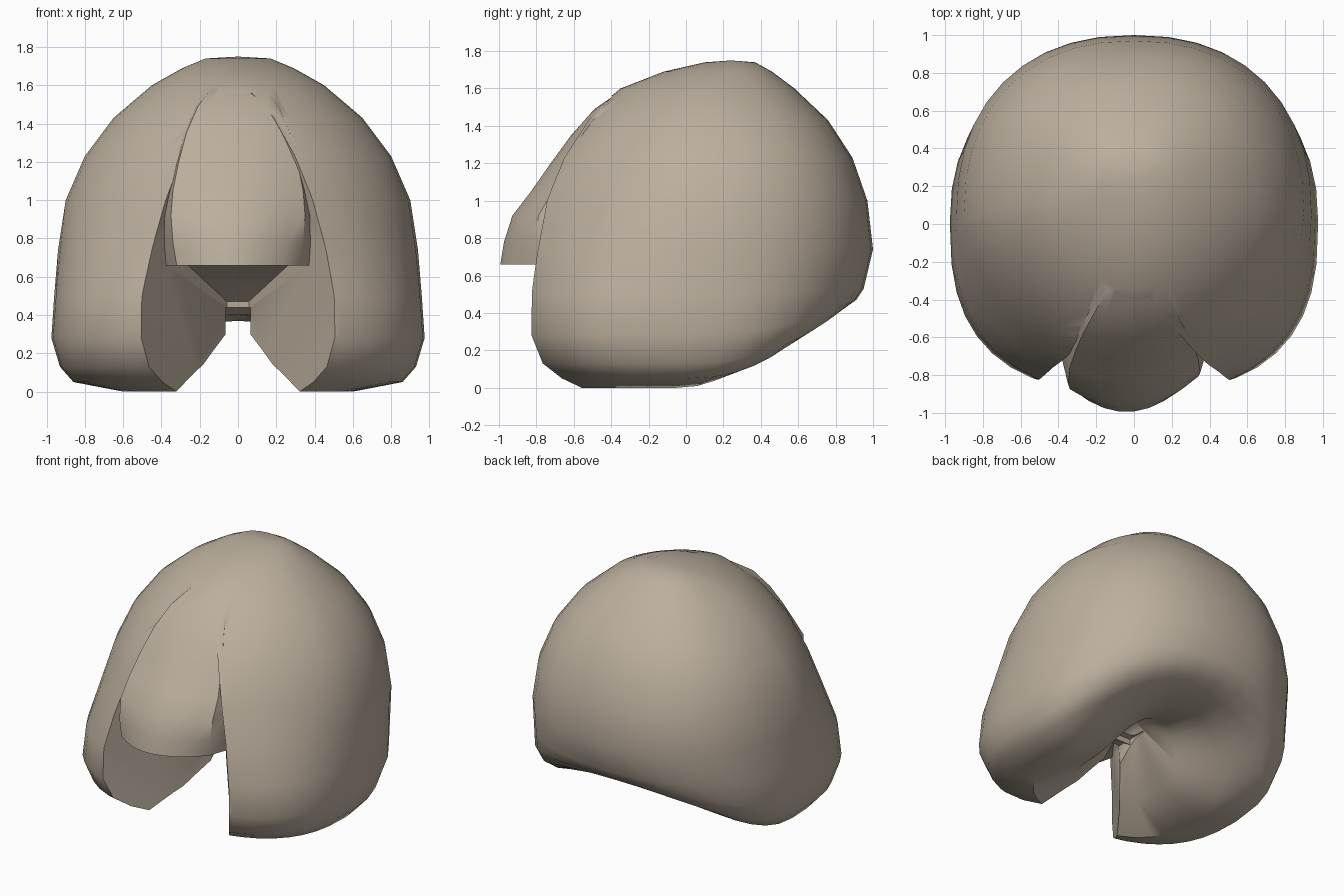
import bpy, bmesh, math

cube = bpy.data.objects.get("Cube")
if cube:
    bpy.data.objects.remove(cube, do_unlink=True)

taupe = bpy.data.materials.new("warm taupe")
taupe.use_nodes = True
taupe.diffuse_color = (0.5, 0.43, 0.34, 1)
taupe.node_tree.nodes["Principled BSDF"].inputs["Base Color"].default_value = taupe.diffuse_color


def finish(name, bm):
    bmesh.ops.recalc_face_normals(bm, faces=bm.faces)
    mesh = bpy.data.meshes.new(name)
    bm.to_mesh(mesh)
    bm.free()
    mesh.materials.append(taupe)
    ob = bpy.data.objects.new(name, mesh)
    bpy.context.collection.objects.link(ob)
    return ob


def loft(name, rings):
    """Skin closed rings; a one-point ring makes a pole."""
    bm = bmesh.new()
    rows = [[bm.verts.new(p) for p in ring] for ring in rings]
    for a, b in zip(rows, rows[1:]):
        n = max(len(a), len(b))
        for i in range(n):
            j = (i + 1) % n
            if len(a) == 1:
                bm.faces.new((a[0], b[i], b[j]))
            elif len(b) == 1:
                bm.faces.new((a[i], a[j], b[0]))
            else:
                bm.faces.new((a[i], a[j], b[j], b[i]))
    for end in (rows[0], rows[-1]):
        if len(end) > 2:
            bm.faces.new(end)
    return finish(name, bm)


def hull(name, half):
    """Convex solid from points mirrored across x."""
    bm = bmesh.new()
    for x, y, z in half:
        bm.verts.new((x, y, z))
        bm.verts.new((-x, y, z))
    result = bmesh.ops.convex_hull(bm, input=bm.verts)
    loose = {v for v in result["geom_interior"] if isinstance(v, bmesh.types.BMVert)}
    bmesh.ops.delete(bm, geom=list(loose), context="VERTS")
    return finish(name, bm)


def oval(z, w, front, back, z_back, n=40):
    """Oval with a front that is square low down and lean higher up."""
    ring = []
    rise = min(1, max(0, (z - 0.45) / 0.5))
    for i in range(n):
        a = 2 * math.pi * i / n
        c, s = math.cos(a), math.sin(a)
        k = 0.88 if s > 0 else 0.75 + rise * (0.35 if c > 0 else 0.45)
        px = math.copysign(abs(c) ** k, c) * w
        py = (front + back) / 2 + math.copysign(abs(s) ** k, s) * (back - front) / 2
        ring.append((px, py, z + (z_back - z) * max(0, s) ** 2))
    return ring


# Rounded shell: height, half width, front, back, height at back
shell_rings = [
    (1.74, 0.17, 0.1, 0.37, 1.74),
    (1.69, 0.29, -0.12, 0.46, 1.69),
    (1.6, 0.45, -0.35, 0.58, 1.6),
    (1.43, 0.65, -0.56, 0.76, 1.43),
    (1.23, 0.8, -0.73, 0.89, 1.23),
    (1.0, 0.9, -0.86, 0.97, 1.0),
    (0.74, 0.94, -0.9, 1.0, 0.74),
    (0.5, 0.96, -0.9, 0.95, 0.53),
    (0.28, 0.975, -0.89, 0.91, 0.47),
    (0.13, 0.93, -0.82, 0.84, 0.42),
    (0.05, 0.86, -0.7, 0.72, 0.38),
    (0.0, 0.6, -0.6, 0.5, 0.37),
    (0.14, 0.3, -0.4, 0.25, 0.4),
]
shell = loft("shell", [[(0, 0.24, 1.75)]] + [oval(*r) for r in shell_rings] + [[(0, 0, 0.51)]])

# Wedge opening at the front and the narrow slit behind it
wedge = hull("wedge_cutter", [
    (0.57, -0.92, -0.1), (0.07, -0.19, -0.1), (0.57, -0.92, 0.55),
    (0.49, -0.92, 1.0), (0.38, -0.8, 1.3), (0.15, -0.56, 1.56), (0.03, -0.3, 1.56)])
slit = hull("slit_cutter", [
    (0.065, y, z) for y in (-0.35, 0.02) for z in (-0.1, 0.44)])

# Front flap: height, half width, front
flap_rows = [
    (0.66, 0.32, -0.995), (0.78, 0.34, -0.975), (0.92, 0.35, -0.93),
    (1.05, 0.34, -0.83), (1.2, 0.31, -0.725), (1.35, 0.27, -0.615),
    (1.49, 0.21, -0.49), (1.58, 0.14, -0.36), (1.64, 0.08, -0.2)]


def flap_ring(z, hw, front):
    """Bowed front edge, with sides that run back into the shell."""
    bow = max(0.03, 0.19 - 0.19 * (z - 0.66))
    arc = [(hw * t / 4, front + bow * ((t + 0.5) / 4.5) ** 2, z) for t in range(-4, 5)]
    wing = min(front + 0.38, -0.14)
    return arc + [(hw + 0.07, wing, z), (0.1, -0.1, z), (-0.1, -0.1, z), (-hw - 0.07, wing, z)]


flap = loft("front_flap", [flap_ring(*r) for r in flap_rows])

# Sloping roof of the opening, behind the flap
roof = hull("opening_roof", [
    (0.37, -0.52, 0.66), (0.37, -0.52, 0.76), (0.12, -0.12, 0.4), (0.12, -0.12, 0.76)])

# Carve the openings, then merge the flap and roof into one skin
bpy.context.view_layer.objects.active = shell
steps = ((wedge, "DIFFERENCE"), (slit, "DIFFERENCE"), (flap, "UNION"), (roof, "UNION"))
for part, operation in steps:
    mod = shell.modifiers.new(part.name, "BOOLEAN")
    mod.operation = operation
    mod.solver = "EXACT"
    mod.object = part
    bpy.ops.object.modifier_apply(modifier=mod.name)
    bpy.data.objects.remove(part, do_unlink=True)

bpy.ops.object.select_all(action="DESELECT")
shell.select_set(True)
bpy.ops.object.shade_smooth_by_angle(angle=math.radians(38))
